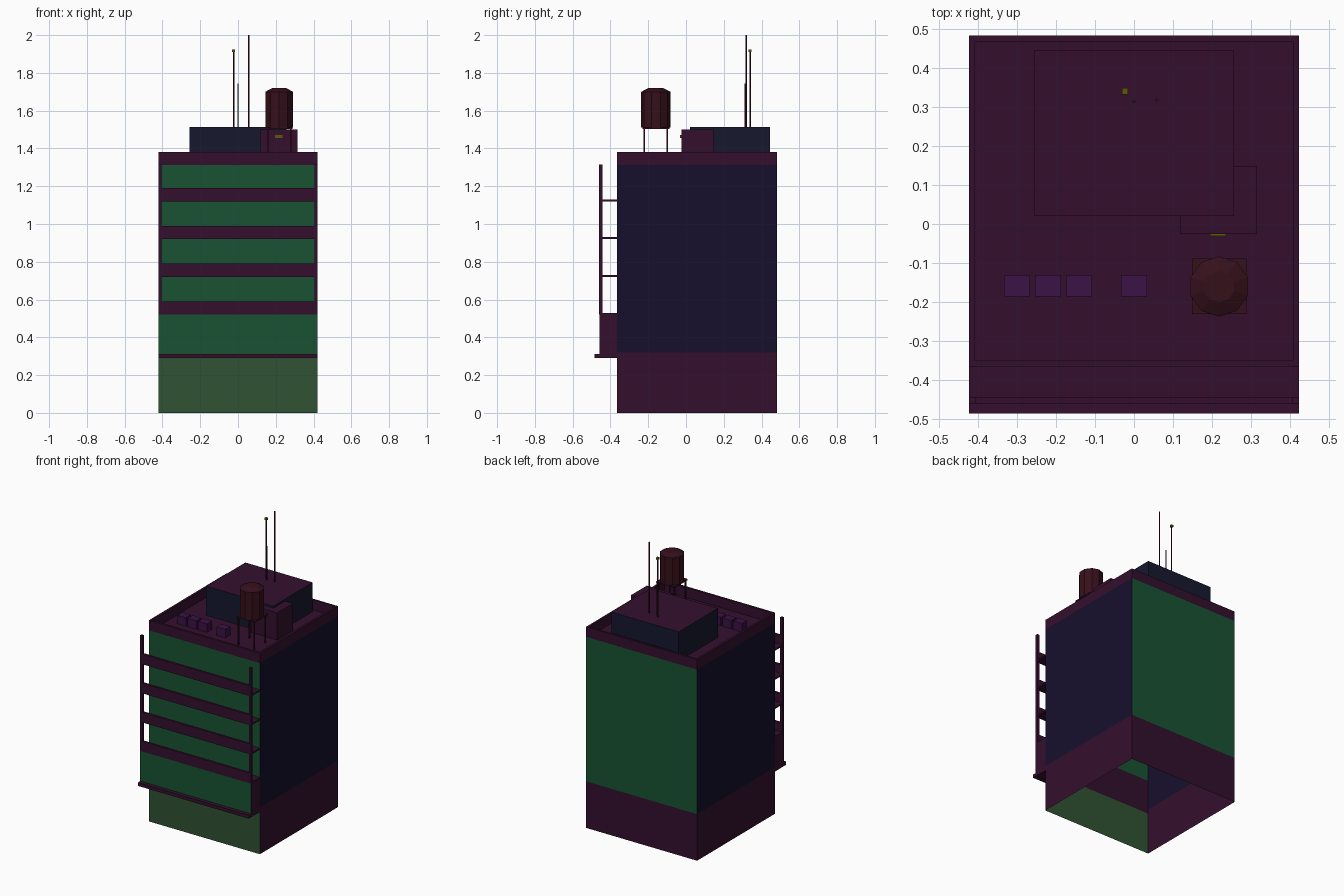
import bpy, bmesh, math
from mathutils import Vector, Matrix

if "Cube" in bpy.data.objects:
    bpy.data.objects.remove(bpy.data.objects["Cube"])


def material(name, r, g, b):
    m = bpy.data.materials.new(name)
    m.diffuse_color = (r, g, b, 1)
    m.use_nodes = True
    m.node_tree.nodes["Principled BSDF"].inputs["Base Color"].default_value = m.diffuse_color
    return m


PURPLE = material("plum_concrete", 0.034, 0.005, 0.027)
GREEN = material("green_glass", 0.009, 0.085, 0.032)
NAVY = material("navy_wall", 0.008, 0.005, 0.026)
BLUE = material("blue_wall", 0.008, 0.009, 0.028)
SHOP = material("shop_front", 0.03, 0.085, 0.032)
BROWN = material("tank_brown", 0.036, 0.005, 0.011)
VIOLET = material("violet_metal", 0.044, 0.006, 0.06)
LAMP = material("lamp_olive", 0.11, 0.10, 0.002)

AXES = {"-x": (-1, 0, 0), "+x": (1, 0, 0), "-y": (0, -1, 0),
        "+y": (0, 1, 0), "-z": (0, 0, -1), "+z": (0, 0, 1)}


def finish(name, bm, mats):
    me = bpy.data.meshes.new(name)
    bm.to_mesh(me)
    bm.free()
    for m in mats:
        me.materials.append(m)
    ob = bpy.data.objects.new(name, me)
    bpy.context.collection.objects.link(ob)
    return ob


def box(name, x, y, z, mat, sides={}, skip=(), recess=None):
    """Box from ranges; sides recolours faces, skip opens them, recess sinks the top."""
    bm = bmesh.new()
    bmesh.ops.create_cube(bm, size=1)
    for v in bm.verts:
        v.co = [r[0] if c < 0 else r[1] for c, r in zip(v.co, (x, y, z))]
    bm.normal_update()
    mats = [mat]
    drop = []
    for f in bm.faces:
        key = max(AXES, key=lambda k: f.normal.dot(Vector(AXES[k])))
        if key in sides:
            if sides[key] not in mats:
                mats.append(sides[key])
            f.material_index = mats.index(sides[key])
        if key in skip:
            drop.append(f)
    if recess:
        top = [f for f in bm.faces if f.normal.z > 0.9]
        bmesh.ops.inset_individual(bm, faces=top, thickness=recess[0], use_even_offset=True)
        bmesh.ops.inset_individual(bm, faces=top, thickness=0, depth=-recess[1])
    if drop:
        bmesh.ops.delete(bm, geom=drop, context="FACES")
    return finish(name, bm, mats)


def prism(name, x, y, z, r1, r2, n, mat, caps=True):
    bm = bmesh.new()
    bmesh.ops.create_cone(bm, cap_ends=caps, segments=n, radius1=r1, radius2=r2,
                          depth=z[1] - z[0],
                          matrix=Matrix.Translation((x, y, (z[0] + z[1]) / 2)))
    return finish(name, bm, [mat])


# main block: hollow, open underneath
W, D = (-0.422, 0.422), (-0.365, 0.482)
box("ground_floor", W, D, (0, 0.32), PURPLE, {"-y": SHOP}, ("-z", "+z"))
box("upper_walls", W, D, (0.32, 1.313), NAVY, {"-y": GREEN, "+y": GREEN}, ("-z", "+z"))
box("roof_parapet", W, D, (1.313, 1.382), PURPLE, skip=("-z",), recess=(0.015, 0.068))

# front ledge, glazed bay and balcony frame
box("entrance_ledge", W, (-0.485, -0.365), (0.29, 0.313), PURPLE)
box("glazed_bay", W, (-0.459, -0.365), (0.313, 0.52), PURPLE, {"-y": GREEN})
for i, z in enumerate((0.52, 0.72, 0.92, 1.12)):
    box(f"balcony_slab_{i}", W, (-0.459, -0.365), (z, z + 0.01), PURPLE)
    box(f"balcony_rail_{i}", W, (-0.459, -0.443), (z, z + 0.07), PURPLE)
for side, x in (("left", (-0.422, -0.405)), ("right", (0.405, 0.422))):
    box(f"balcony_post_{side}", x, (-0.46, -0.443), (0.52, 1.315), PURPLE)

# rooftop rooms
box("penthouse", (-0.256, 0.256), (0.02, 0.445), (1.313, 1.514), BLUE, {"+z": PURPLE})
box("stair_room", (0.118, 0.315), (-0.025, 0.148), (1.313, 1.5), PURPLE)
box("door_lamp", (0.195, 0.236), (-0.031, -0.025), (1.454, 1.47), LAMP)

# air conditioners
for i, x in enumerate((-0.3, -0.22, -0.14, 0.0)):
    box(f"air_conditioner_{i}", (x - 0.033, x + 0.033), (-0.185, -0.13),
        (1.313, 1.372), VIOLET)

# water tank on four legs
TX, TY = 0.218, -0.16
for i, (sx, sy) in enumerate(((-1, -1), (1, -1), (1, 1), (-1, 1))):
    x, y = TX + 0.06 * sx, TY + 0.06 * sy
    box(f"tank_leg_{i}", (x - 0.004, x + 0.004), (y - 0.004, y + 0.004),
        (1.313, 1.506), BROWN)
box("tank_platform", (0.148, 0.288), (-0.23, -0.088), (1.504, 1.512), BROWN)
prism("water_tank", TX, TY, (1.512, 1.7), 0.077, 0.077, 10, BROWN)
prism("tank_lid", TX, TY, (1.7, 1.719), 0.077, 0.04, 10, BROWN)

# antennas
for i, (x, y, top) in enumerate(((0.057, 0.318, 2.0), (-0.023, 0.34, 1.915), (0.0, 0.313, 1.745))):
    prism(f"antenna_{i}", x, y, (1.514, top), 0.004, 0.004, 6, BROWN)
box("antenna_beacon", (-0.031, -0.015), (0.332, 0.348), (1.91, 1.924), LAMP)
